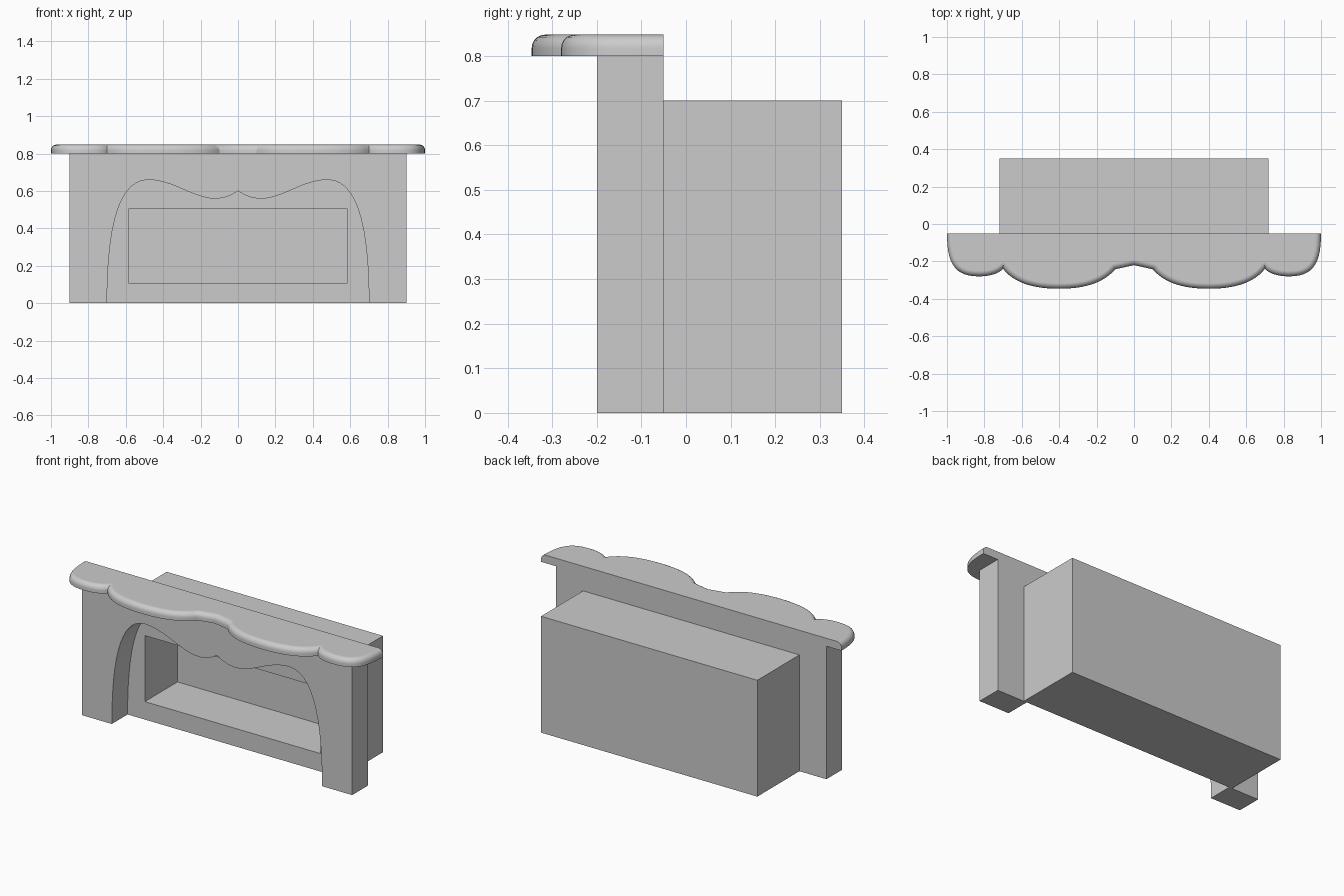
import bpy, bmesh, math
from mathutils import Vector
from mathutils.geometry import interpolate_bezier

if "Cube" in bpy.data.objects:
    bpy.data.objects.remove(bpy.data.objects["Cube"])


def path(segments, steps=14):
    """Chain cubic curves (4 points) and straight lines (2 points) in 2D."""
    pts = []
    for seg in segments:
        p = [Vector(q) for q in seg]
        new = interpolate_bezier(*p, steps) if len(p) == 4 else p
        pts += [Vector(q[:2]) for q in (new if not pts else new[1:])]
    return pts


def mirrored(half):
    """Half outline ending on x = 0 -> full outline, right to left."""
    return half + [Vector((-p.x, p.y)) for p in reversed(half[:-1])]


def prism(points, offset):
    bm = bmesh.new()
    face = bm.faces.new([bm.verts.new(p) for p in points])
    ext = bmesh.ops.extrude_face_region(bm, geom=[face])
    bmesh.ops.translate(bm, vec=offset,
                        verts=[g for g in ext["geom"] if isinstance(g, bmesh.types.BMVert)])
    bmesh.ops.recalc_face_normals(bm, faces=bm.faces)
    return bm


def finish(name, bm, smooth=True):
    mesh = bpy.data.meshes.new(name)
    bm.to_mesh(mesh)
    bm.free()
    if smooth:
        mesh.shade_smooth()
        mesh.set_sharp_from_angle(angle=math.radians(30))
    obj = bpy.data.objects.new(name, mesh)
    bpy.context.collection.objects.link(obj)
    return obj


# Surround: slab with a double-curved arch opening
arch = mirrored(path([
    [(0.70, 0), (0.70, 0.40), (0.64, 0.66), (0.48, 0.66)],
    [(0.48, 0.66), (0.30, 0.66), (0.17, 0.48), (0, 0.60)],
]))
outline = arch + [Vector(p) for p in ((-0.9, 0), (-0.9, 0.8), (0.9, 0.8), (0.9, 0))]
finish("surround", prism([(p.x, -0.2, p.y) for p in outline], (0, 0.15, 0)))

# Mantel shelf: scalloped front, rounded upper edge, flat back
scallop = mirrored(path([
    [(1, -0.05), (1, -0.21), (0.96, -0.28), (0.83, -0.28)],
    [(0.83, -0.28), (0.78, -0.28), (0.73, -0.27), (0.70, -0.24)],
    [(0.70, -0.24), (0.64, -0.315), (0.54, -0.346), (0.40, -0.346)],
    [(0.40, -0.346), (0.25, -0.346), (0.16, -0.31), (0.10, -0.242)],
    [(0.10, -0.242), (0, -0.22)],
]))
bm = prism([(p.x, p.y, 0.80) for p in scallop], (0, 0, 0.048))
rim = [e for e in bm.edges
       if all(v.co.z > 0.84 for v in e.verts) and any(v.co.y < -0.051 for v in e.verts)]
bmesh.ops.bevel(bm, geom=rim, offset=0.03, offset_type='OFFSET', segments=5,
                profile=0.5, affect='EDGES', clamp_overlap=False)
shelf = finish("mantel_shelf", bm)
shelf.modifiers.new("flat_top_shading", 'WEIGHTED_NORMAL').keep_sharp = True

# Firebox: block behind the surround with a recessed hearth
bm = bmesh.new()
bmesh.ops.create_cube(bm, size=1)
for v in bm.verts:
    v.co = (v.co.x * 1.44, v.co.y * 0.4 + 0.15, (v.co.z + 0.5) * 0.7)
bm.normal_update()
front = min(bm.faces, key=lambda f: f.calc_center_median().y)
bmesh.ops.inset_individual(bm, faces=[front], thickness=0.1)
for v in front.verts:
    v.co = (math.copysign(0.585, v.co.x), -0.05, 0.505 if v.co.z > 0.35 else 0.108)
back = bmesh.ops.extrude_discrete_faces(bm, faces=[front])["faces"][0]
bmesh.ops.translate(bm, verts=back.verts, vec=(0, 0.31, 0))
bmesh.ops.recalc_face_normals(bm, faces=bm.faces)
finish("firebox", bm, smooth=False)
